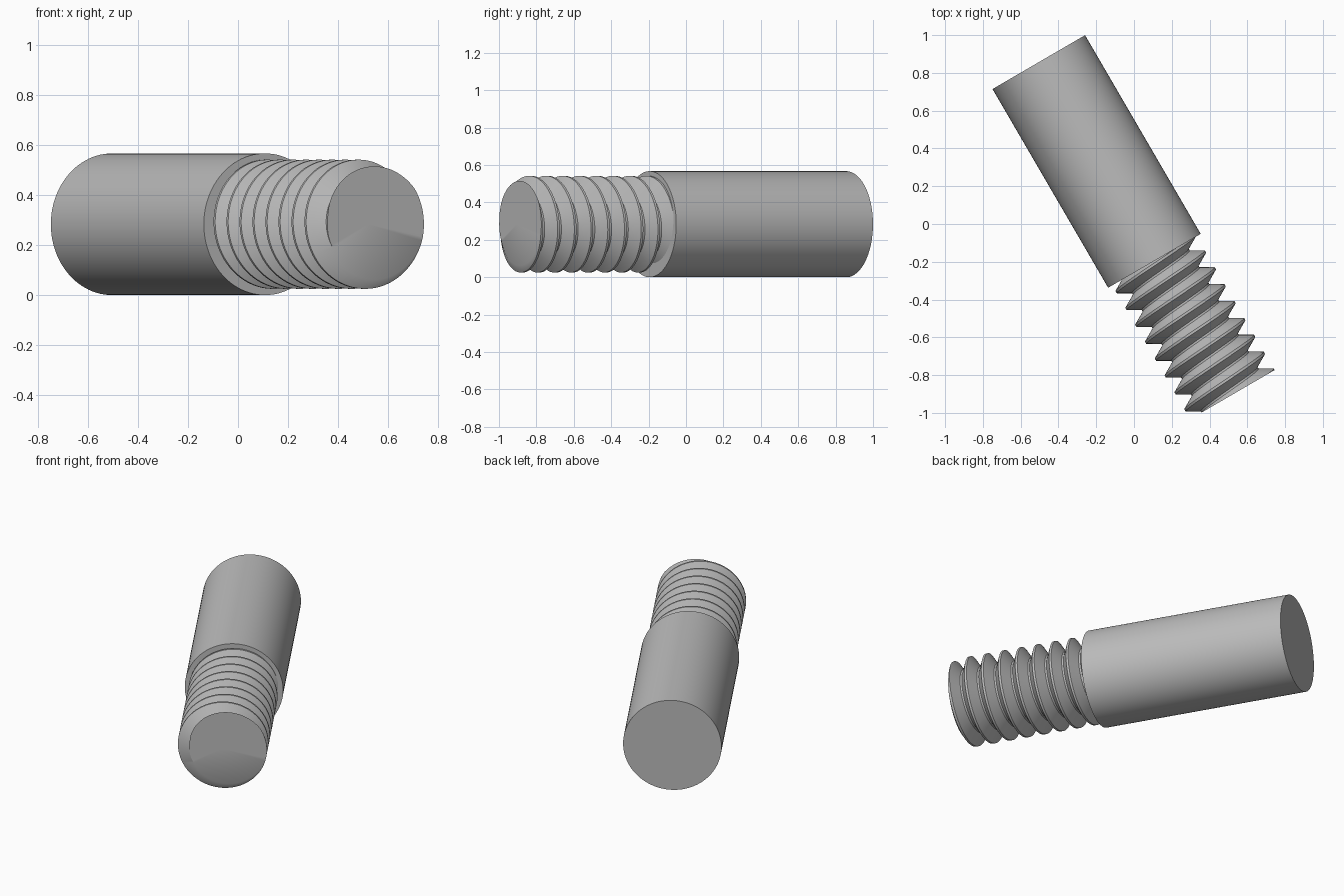
import bpy, bmesh, math
from mathutils import Matrix, Vector

if "Cube" in bpy.data.objects:
    bpy.data.objects.remove(bpy.data.objects["Cube"])

ANGLE = math.radians(30.2)
R = 0.2835                 # shank radius, also height of the axis
SHANK = 1.217              # shank length
THREAD = 0.82              # visible thread length
PITCH = 0.1034
CREST, ROOT = 0.2585, 0.189
CREST_FLAT, ROOT_FLAT = 0.0065, 0.0055   # half widths
SEGS = 96

# Local x = across, local y = up, local z = along the bolt towards its tip
across = Vector((math.cos(ANGLE), math.sin(ANGLE), 0))
up = Vector((0, 0, 1))
along = across.cross(up)
frame = Matrix((across, up, along)).transposed().to_4x4()
back = Vector((-0.504, 0.857, R))

steel = bpy.data.materials.new("steel grey")
steel.diffuse_color = (0.5, 0.5, 0.5, 1)
steel.use_nodes = True
steel.node_tree.nodes["Principled BSDF"].inputs["Base Color"].default_value = steel.diffuse_color


def finish(name, bm, offset):
    bmesh.ops.recalc_face_normals(bm, faces=bm.faces)
    bm.transform(Matrix.Translation(back + along * offset) @ frame)
    mesh = bpy.data.meshes.new(name)
    bm.to_mesh(mesh)
    bm.free()
    mesh.materials.append(steel)
    ob = bpy.data.objects.new(name, mesh)
    bpy.context.collection.objects.link(ob)
    bpy.ops.object.select_all(action='DESELECT')
    ob.select_set(True)
    bpy.context.view_layer.objects.active = ob
    bpy.ops.object.shade_smooth_by_angle(angle=math.radians(30))


# Plain shank
bm = bmesh.new()
bmesh.ops.create_cone(bm, cap_ends=True, segments=SEGS, radius1=R, radius2=R,
                      depth=SHANK, matrix=Matrix.Translation((0, 0, SHANK / 2)))
finish("shank", bm, 0)

# Right-handed V thread, its crest meeting the tip plane on the +x side
START = -0.02              # thread base is sunk into the shank
PHASE = THREAD - 0.003


def thread_radius(t, turn):
    d = abs((t - PHASE - turn * PITCH + PITCH / 2) % PITCH - PITCH / 2)
    f = (d - CREST_FLAT) / (PITCH / 2 - CREST_FLAT - ROOT_FLAT)
    return CREST + (ROOT - CREST) * min(1, max(0, f))


bm = bmesh.new()
pool = {}


def vert(k, row):
    turn = k / SEGS
    n, corner = divmod(row, 4)
    step = (-CREST_FLAT, CREST_FLAT, PITCH / 2 - ROOT_FLAT, PITCH / 2 + ROOT_FLAT)[corner]
    t = min(THREAD, max(START, PHASE + (turn + n) * PITCH + step))
    r = thread_radius(t, turn)
    a = math.tau * turn
    co = (r * math.cos(a), r * math.sin(a), t)
    key = (k % SEGS,) + tuple(round(c, 5) for c in co)
    if key not in pool:
        pool[key] = bm.verts.new(co)
    return pool[key]


for k in range(SEGS):
    for row in range(-4 * 11, 4 * 2):
        quad = [vert(k, row), vert(k + 1, row), vert(k + 1, row + 1), vert(k, row + 1)]
        corners = list(dict.fromkeys(quad))
        if len(corners) > 2 and not bm.faces.get(corners):
            bm.faces.new(corners)
bmesh.ops.remove_doubles(bm, verts=bm.verts, dist=2e-5)

# Flat end faces of the thread
for t in (START, THREAD):
    centre = bm.verts.new((0, 0, t))
    for e in [e for e in bm.edges if e.is_boundary
              and all(abs(v.co.z - t) < 1e-4 for v in e.verts)]:
        bm.faces.new((e.verts[0], e.verts[1], centre))
finish("thread", bm, SHANK)
